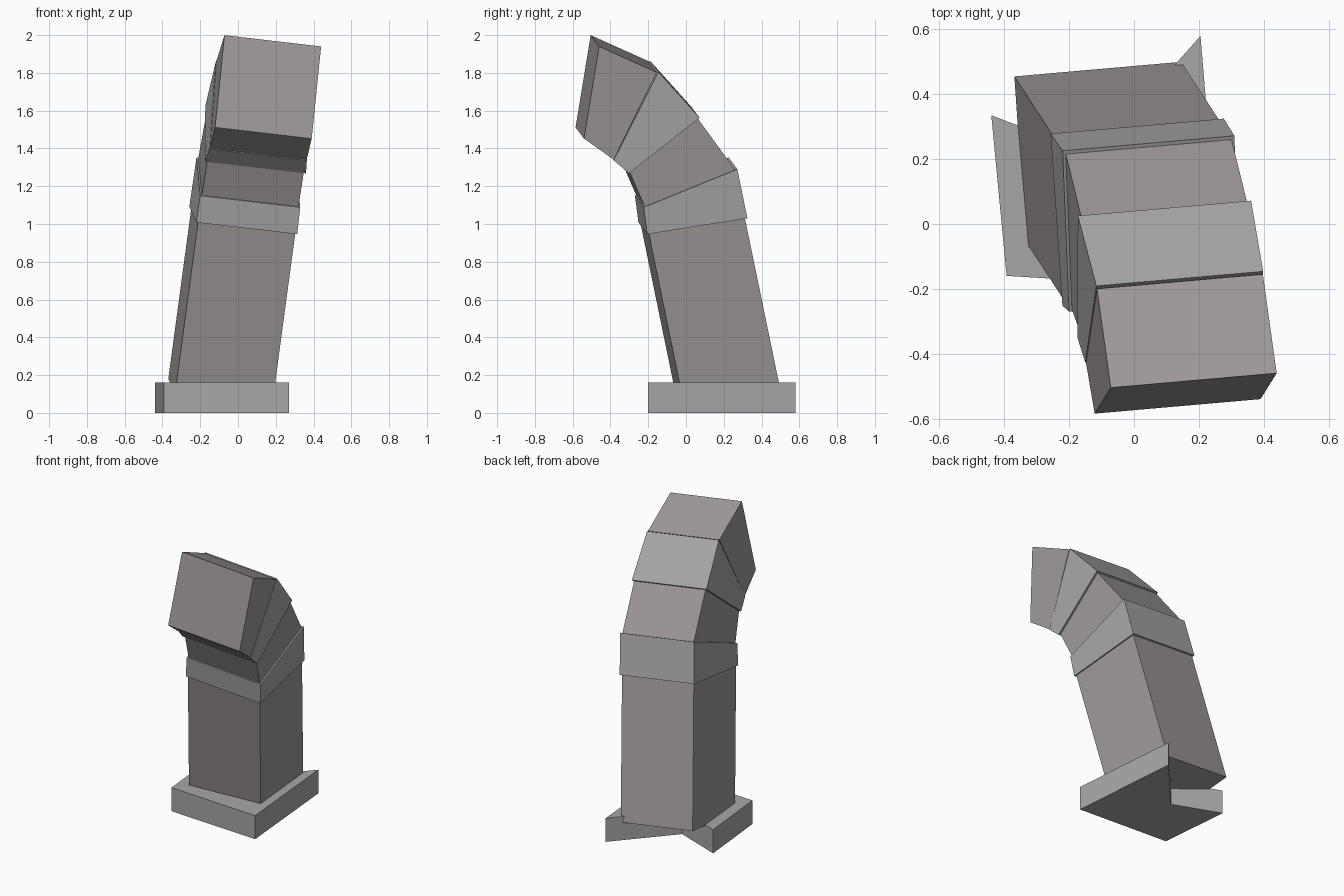
import bpy
import bmesh
from mathutils import Vector

if "Cube" in bpy.data.objects:
    bpy.data.objects.remove(bpy.data.objects["Cube"])

# Shared sideways axis of the leaning pipe (all sections bend about it)
U = Vector((0.515, 0.045, -0.060)).normalized()
CENTRE = -0.0865


def material(name, rgb):
    mat = bpy.data.materials.new(name)
    mat.diffuse_color = (*rgb, 1)
    mat.use_nodes = True
    mat.node_tree.nodes["Principled BSDF"].inputs["Base Color"].default_value = mat.diffuse_color
    return mat


GREY = material("plain_grey", (0.39, 0.39, 0.39))
WARM = material("warm_grey", (0.345, 0.32, 0.315))


def prism(name, bottom, top, mat):
    """Solid between two matching polygon rings."""
    bm = bmesh.new()
    a = [bm.verts.new(p) for p in bottom]
    b = [bm.verts.new(p) for p in top]
    bm.faces.new(a)
    bm.faces.new(b)
    n = len(a)
    for i in range(n):
        j = (i + 1) % n
        bm.faces.new((a[i], a[j], b[j], b[i]))
    bmesh.ops.recalc_face_normals(bm, faces=bm.faces)
    mesh = bpy.data.meshes.new(name)
    bm.to_mesh(mesh)
    bm.free()
    mesh.materials.append(mat)
    ob = bpy.data.objects.new(name, mesh)
    bpy.context.collection.objects.link(ob)


def section(name, low, high, profile, mat):
    """Side profile (y, z), two lower then two upper points, extruded across
    the pipe with width `low` at the lower end and `high` at the upper end."""
    left, right = [], []
    for (y, z), w in zip(profile, (low, low, high, high)):
        x = (CENTRE + w / 2 - U.y * y - U.z * z) / U.x
        right.append(Vector((x, y, z)))
        left.append(right[-1] - U * w)
    prism(name, left, right, mat)


# Base plate with a notch broken out of the back
plan = [(-0.44, 0.335), (-0.393, -0.16), (0.27, -0.20), (0.205, 0.58), (-0.12, 0.213)]
prism("base_plate", [Vector((x, y, 0)) for x, y in plan],
      [Vector((x, y, 0.162)) for x, y in plan], GREY)

# Straight pipe
section("pipe_column", 0.52, 0.52,
        [(-0.01, 0.04), (0.50, 0.12), (0.312, 1.03), (-0.197, 0.95)], WARM)

# Elbow wedges, alternating slightly wide and narrow
section("elbow_collar", 0.54, 0.535,
        [(-0.205, 0.946), (0.325, 1.03), (0.272, 1.29), (-0.224, 1.088)], GREY)
section("elbow_lower", 0.517, 0.517,
        [(-0.217, 1.088), (0.262, 1.284), (0.064, 1.556), (-0.297, 1.272)], WARM)
section("elbow_upper", 0.54, 0.52,
        [(-0.302, 1.268), (0.072, 1.562), (-0.146, 1.805), (-0.383, 1.337)], GREY)

# Pipe mouth, closed by a flat face
section("pipe_mouth", 0.517, 0.517,
        [(-0.383, 1.341), (-0.155, 1.803), (-0.46, 1.94), (-0.54, 1.452)], WARM)
